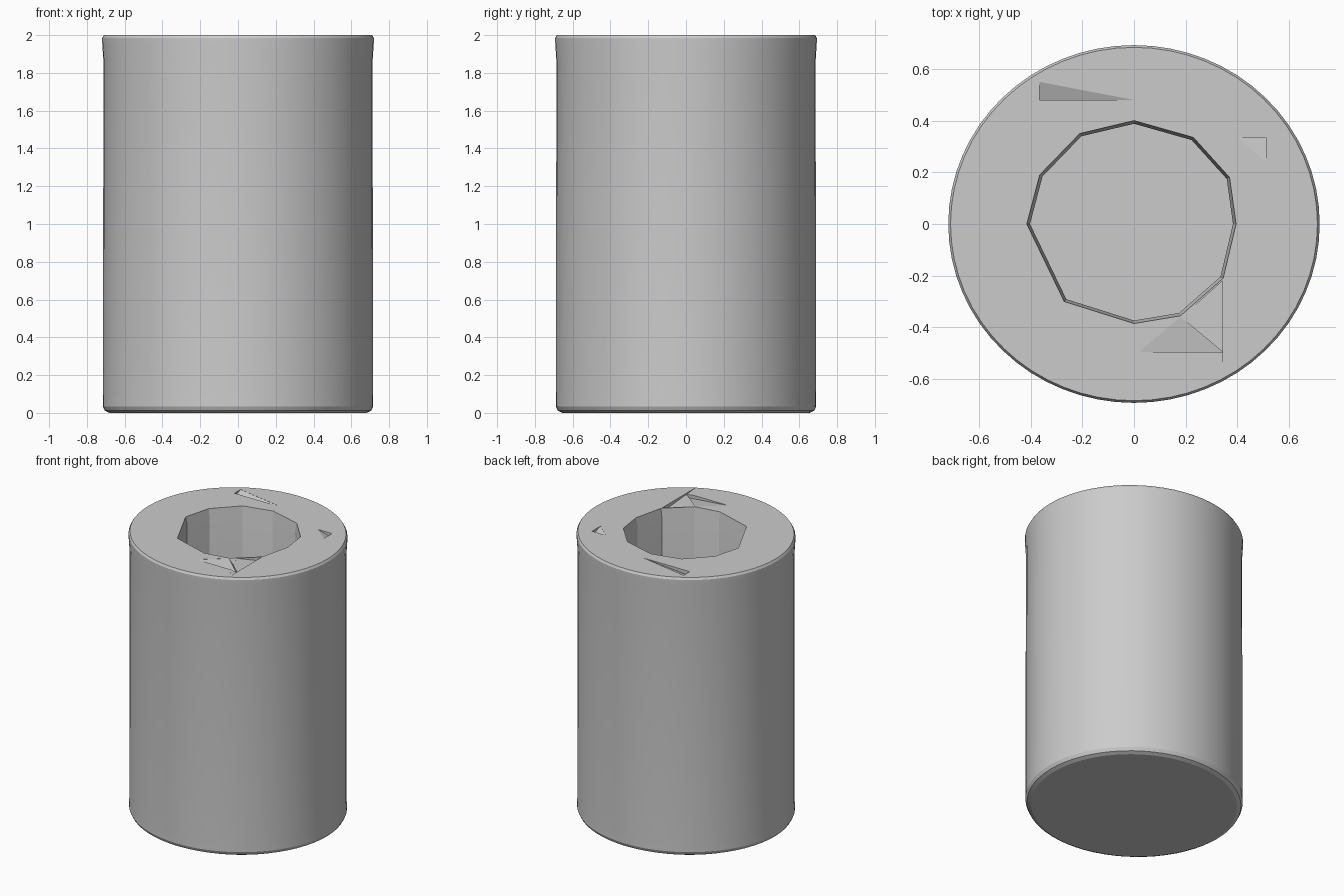
import bpy, bmesh, math

if "Cube" in bpy.data.objects:
    bpy.data.objects.remove(bpy.data.objects["Cube"], do_unlink=True)

grey = bpy.data.materials.new("plain grey")
grey.use_nodes = True
grey.diffuse_color = (0.6, 0.6, 0.6, 1)
grey.node_tree.nodes["Principled BSDF"].inputs["Base Color"].default_value = (0.6, 0.6, 0.6, 1)


def make_object(name, bm):
    bmesh.ops.recalc_face_normals(bm, faces=bm.faces[:])
    mesh = bpy.data.meshes.new(name)
    bm.to_mesh(mesh)
    bm.free()
    mesh.materials.append(grey)
    obj = bpy.data.objects.new(name, mesh)
    bpy.context.collection.objects.link(obj)
    return obj


def loft(name, rings):
    """Join rings of points into one closed solid."""
    bm = bmesh.new()
    loops = [[bm.verts.new(p) for p in ring] for ring in rings]
    n = len(loops[0])
    for low, high in zip(loops, loops[1:]):
        for i in range(n):
            j = (i + 1) % n
            bm.faces.new((low[i], low[j], high[j], high[i]))
    bm.faces.new(loops[0][::-1])
    bm.faces.new(loops[-1])
    return make_object(name, bm)


def oval(radius, z, sides=64, squash=0.963):
    steps = [2 * math.pi * i / sides for i in range(sides)]
    return [(radius * math.cos(a), radius * squash * math.sin(a), z) for a in steps]


def outline(points, scale, z):
    return [(x * scale, y * scale, z) for x, y in points]


def carve(body, cutter):
    cutter.hide_render = True
    mod = body.modifiers.new("carve", 'BOOLEAN')
    mod.operation = 'DIFFERENCE'
    mod.solver = 'EXACT'
    mod.object = cutter
    bpy.context.view_layer.objects.active = body
    bpy.ops.object.modifier_apply(modifier=mod.name)
    bpy.data.objects.remove(cutter, do_unlink=True)


# Thick outer body with rounded foot and slightly flared rim
profile = [(0.68, 0), (0.705, 0.012), (0.716, 0.035), (0.714, 0.1),
           (0.713, 1.87), (0.719, 1.96), (0.719, 1.985), (0.71, 2.0)]
body = loft("canister_body", [oval(r, z) for r, z in profile])

# Uneven faceted opening with a narrow bevelled lip
opening = [(0.395, 0), (0.37, 0.18), (0.23, 0.335), (0, 0.4), (-0.21, 0.35),
           (-0.365, 0.19), (-0.415, 0), (-0.27, -0.3), (0, -0.385),
           (0.18, -0.355), (0.345, -0.21)]
carve(body, loft("opening_cutter", [
    outline(opening, 0.97, 0.2), outline(opening, 0.97, 1.95),
    outline(opening, 1.0, 1.995), outline(opening, 1.0, 2.1)]))

# Shallow sloping nicks in the top face; the last corner of each is the deepest
nicks = [[(0, 0.48), (-0.365, 0.55), (-0.365, 0.48)],
         [(0.4, 0.335), (0.51, 0.24), (0.51, 0.335)],
         [(0.18, -0.36), (0.02, -0.495), (0.343, -0.495)],
         [(0.22, -0.33), (0.343, -0.6), (0.343, -0.22)]]
for nick in nicks:
    floor = [(x, y, 1.97 if i == 2 else 1.999) for i, (x, y) in enumerate(nick)]
    carve(body, loft("nick_cutter", [floor, outline(nick, 1, 2.05)]))

# Smooth outside, crisp facets within
bpy.ops.object.select_all(action='DESELECT')
body.select_set(True)
bpy.context.view_layer.objects.active = body
bpy.ops.object.shade_smooth_by_angle(angle=math.radians(20))
